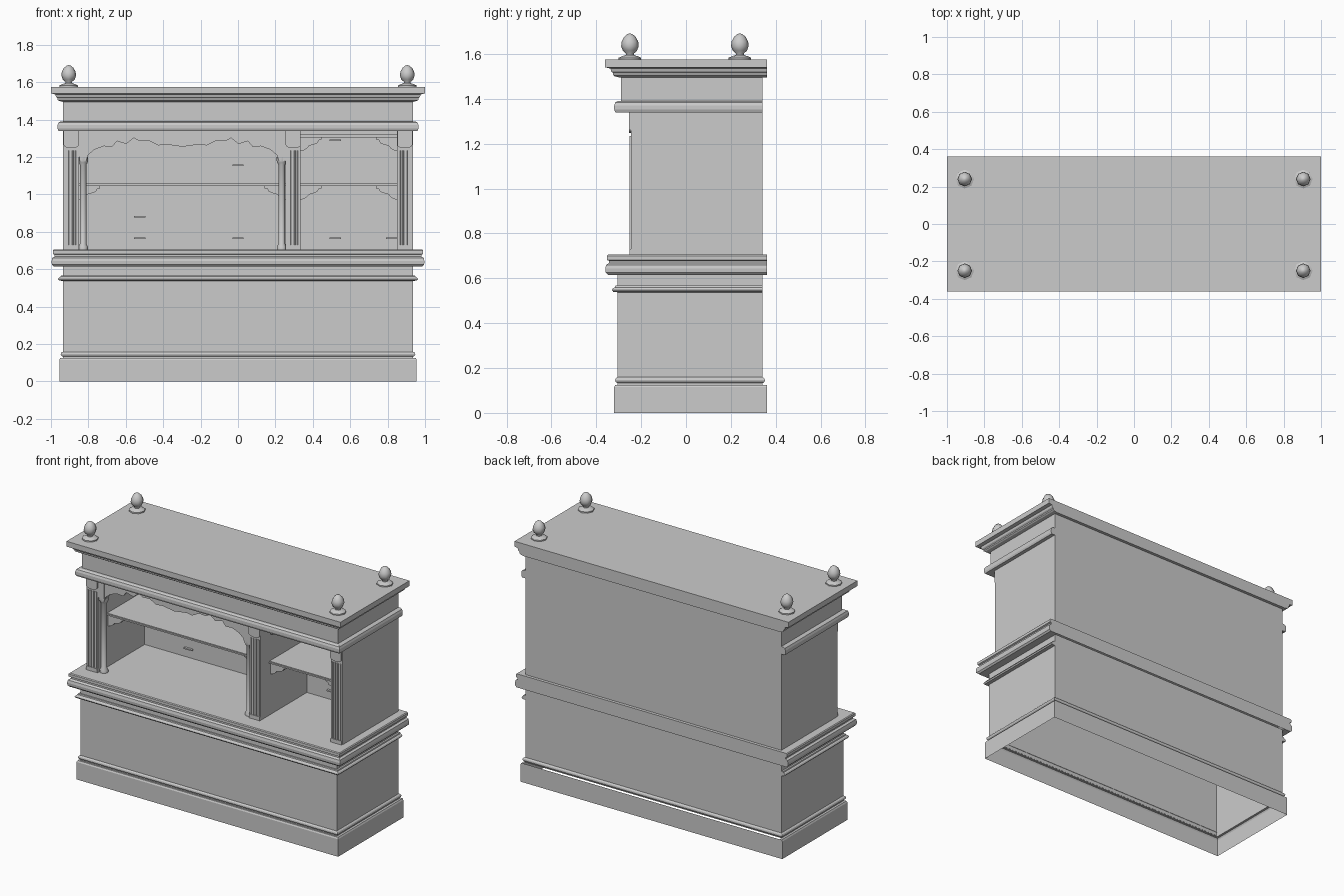
import bpy
import bmesh
import math
from mathutils import Vector

cube = bpy.data.objects.get("Cube")
if cube:
    bpy.data.objects.remove(cube, do_unlink=True)

grey = bpy.data.materials.new("plain_grey")
grey.use_nodes = True
COLOUR = (0.6, 0.6, 0.6, 1)
grey.diffuse_color = COLOUR
grey.node_tree.nodes["Principled BSDF"].inputs["Base Color"].default_value = COLOUR

HALF = 0.935      # half width of the carcass
BACK = 0.34       # rear plane
FRONT = -0.245    # front plane of the upper case
COUNTER = 0.705   # counter top height
CEILING = 1.34    # underside of the frieze


def skin(name, rings, bottom=True, top=True, smooth=False):
    """Join matching rings of points with quads and cap the ends."""
    bm = bmesh.new()
    loops = [[bm.verts.new(p) for p in ring] for ring in rings]
    n = len(loops[0])
    for a, b in zip(loops, loops[1:]):
        for i in range(n):
            j = (i + 1) % n
            bm.faces.new((a[i], a[j], b[j], b[i]))
    if bottom:
        bm.faces.new(loops[0][::-1])
    if top:
        bm.faces.new(loops[-1])
    bmesh.ops.recalc_face_normals(bm, faces=bm.faces)
    mesh = bpy.data.meshes.new(name)
    bm.to_mesh(mesh)
    bm.free()
    mesh.materials.append(grey)
    obj = bpy.data.objects.new(name, mesh)
    bpy.context.collection.objects.link(obj)
    if smooth:
        bpy.ops.object.select_all(action='DESELECT')
        obj.select_set(True)
        bpy.context.view_layer.objects.active = obj
        bpy.ops.object.shade_smooth_by_angle(angle=math.radians(50))
    return obj


def box(name, x0, x1, y0, y1, z0, z1):
    return skin(name, [[(x0, y0, z), (x1, y0, z), (x1, y1, z), (x0, y1, z)]
                       for z in (z0, z1)])


def plate(name, outline, y0, y1):
    """Extrude an x-z outline through y."""
    return skin(name, [[(x, y, z) for x, z in outline] for y in (y0, y1)])


def moulding(name, profile, front, back, bottom=False, top=True, wrap=0):
    """Run an (overhang, height) profile round the front and sides."""
    rings = []
    for o, z in profile:
        x, y0, y1 = HALF + o, front - o, back + o * wrap
        rings.append([(-x, y0, z), (x, y0, z), (x, y1, z), (-x, y1, z)])
    return skin(name, rings, bottom, top)


def lathe(name, profile, x, y, sides):
    rings = [[(x + r * math.cos(math.tau * i / sides),
               y + r * math.sin(math.tau * i / sides), z)
              for i in range(sides)] for r, z in profile]
    return skin(name, rings, smooth=True)


def bead(z, height, out):
    """Half-round profile."""
    return [(out * math.sin(math.pi * i / 6),
             z - height / 2 * math.cos(math.pi * i / 6)) for i in range(7)]


# Lower case, open underneath
moulding("plinth", [(0.02, 0), (0.02, 0.115), (0.015, 0.125), (0, 0.125)],
         -0.30, 0.36, top=False)
moulding("lower_body", [(0, 0.125), (0, 0.62)], -0.305, BACK, top=False)
moulding("plinth_bead", bead(0.146, 0.026, 0.013), -0.303, BACK, top=False, wrap=0.9)
moulding("waist_bead", [(0, 0.537), (0.022, 0.54), (0.027, 0.548), (0.022, 0.556),
                        (0.014, 0.56), (0.012, 0.567), (0, 0.567)],
         -0.303, BACK, top=False)
moulding("counter", [(0, 0.615), (0.05, 0.615), (0.06, 0.625), (0.062, 0.643),
                     (0.058, 0.66), (0.045, 0.668), (0.045, 0.678), (0.055, 0.682),
                     (0.055, 0.7), (0.05, COUNTER)], -0.298, 0.36)

# Upper case
for s in (-1, 1):
    box("side_panel", *sorted((s * 0.85, s * HALF)), FRONT, BACK, COUNTER, CEILING)
box("back_panel", -0.85, 0.85, 0.24, BACK, COUNTER, CEILING)
box("divider", 0.255, 0.335, FRONT, 0.24, COUNTER, CEILING)

# Frieze and cornice
moulding("frieze_moulding", [(0, CEILING), (0.025, CEILING), (0.03, 1.352), (0.03, 1.37),
                             (0.025, 1.384), (0.015, 1.39), (0, 1.39)],
         -0.29, BACK, bottom=True)
moulding("frieze", [(0, 1.38), (0, 1.51)], -0.29, BACK)
moulding("cornice", [(0, 1.495), (0.022, 1.5), (0.03, 1.506), (0.03, 1.515), (0.038, 1.522),
                     (0.042, 1.535), (0.065, 1.54), (0.065, 1.575)],
         -0.295, 0.36, bottom=True)


# Fluted pilasters on the posts
def pilaster(x):
    w, y0, deep = 0.033, FRONT - 0.006, 0.012
    section = [(x - w, FRONT + 0.01), (x - w, y0)]
    for k in (-1, 0, 1):
        c = x + k * 0.019
        section += [(c - 0.007, y0), (c - 0.003, y0 + deep),
                    (c + 0.003, y0 + deep), (c + 0.007, y0)]
    section += [(x + w, y0), (x + w, FRONT + 0.01)]
    skin("pilaster", [[(px, py, z) for px, py in section] for z in (0.73, 1.235)])
    box("pilaster_foot", x - 0.04, x + 0.04, FRONT - 0.007, FRONT, COUNTER, 0.73)
    arc = [(x + 0.04 * math.cos(math.pi * i / 8), 1.265 - 0.018 * math.sin(math.pi * i / 8))
           for i in range(9)]
    plate("pilaster_capital", [(x - 0.04, CEILING), (x + 0.04, CEILING)] + arc,
          FRONT - 0.01, FRONT)


for px in (-0.892, 0.295, 0.892):
    pilaster(px)

# Slim columns beside the wide opening
for cx in (-0.828, 0.234):
    lathe("column", [(0.026, COUNTER), (0.026, 0.72), (0.018, 0.735), (0.018, 1.16),
                     (0.024, 1.17), (0.027, 1.18), (0.027, 1.2)], cx, FRONT + 0.03, 12)
    box("column_block", cx - 0.022, cx + 0.022, FRONT, FRONT + 0.055, 1.2, CEILING)

# Scalloped valance, mirrored about the middle of the wide opening
MID = -0.297
edge = [(0, 1.255), (0.09, 1.268), (0.13, 1.262), (0.18, 1.288), (0.23, 1.285),
        (0.26, 1.302), (0.3, 1.27), (0.35, 1.285), (0.375, 1.255), (0.42, 1.258),
        (0.47, 1.24), (0.505, 1.21), (0.515, 1.18), (0.55, 1.18)]
lower = [(MID - d, z) for d, z in edge[:0:-1]] + [(MID + d, z) for d, z in edge]
plate("valance", lower + [(MID + 0.55, CEILING), (MID - 0.55, CEILING)],
      FRONT + 0.005, FRONT + 0.025)


# Shelves with shaped corner brackets
def bracket(x, s, z):
    curve = [(0.112, 0), (0.112, -0.012), (0.098, -0.014), (0.09, -0.03), (0.07, -0.038),
             (0.045, -0.045), (0.032, -0.06), (0.015, -0.07), (0, -0.072)]
    plate("shelf_bracket", [(x, z)] + [(x + s * dx, z + dz) for dx, dz in curve],
          -0.14, -0.12)


def shelf(x0, x1, z):
    box("shelf", x0, x1, -0.15, 0.24, z, z + 0.016)
    box("shelf_lip", x0, x1, -0.155, -0.15, z + 0.004, z + 0.012)
    bracket(x0, 1, z)
    bracket(x1, -1, z)


shelf(-0.85, 0.255, 1.045)
shelf(0.335, 0.85, 1.045)
shelf(0.335, 0.85, 1.305)

# Small pulls on the back panel
for hx, hz in ((-0.525, 0.765), (0, 0.765), (0.52, 0.765), (0.82, 0.765),
               (-0.525, 0.88), (0, 1.155), (0.52, 1.29)):
    box("pull", hx - 0.03, hx + 0.03, 0.225, 0.24, hz - 0.004, hz + 0.004)

# Corner finials
FINIAL = [(0.05, 1.575), (0.05, 1.583), (0.035, 1.59), (0.018, 1.595), (0.018, 1.602),
          (0.032, 1.615), (0.039, 1.635), (0.037, 1.655), (0.026, 1.676), (0.012, 1.688),
          (0.003, 1.691)]
for fx in (-0.905, 0.905):
    for fy in (-0.25, 0.24):
        lathe("finial", FINIAL, fx, fy, 8)
